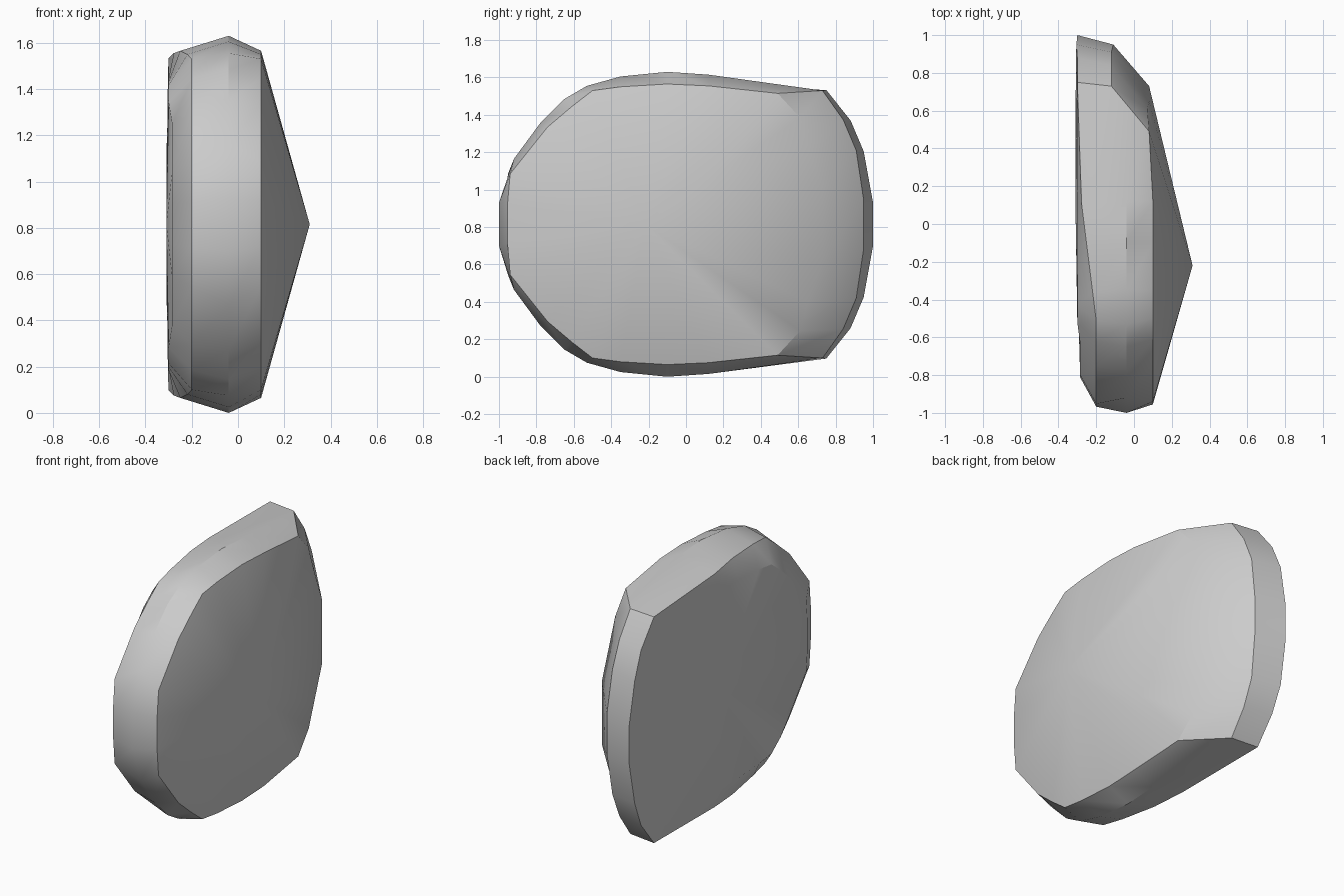
import bpy
import bmesh
from math import radians

if "Cube" in bpy.data.objects:
    bpy.data.objects.remove(bpy.data.objects["Cube"], do_unlink=True)

MID_Z = 0.815

# One flat stone grey
stone_grey = bpy.data.materials.new("stone grey")
stone_grey.use_nodes = True
grey = (0.6, 0.6, 0.6, 1.0)
stone_grey.diffuse_color = grey
stone_grey.node_tree.nodes["Principled BSDF"].inputs["Base Color"].default_value = grey

# Upper half outlines as (y, height above the middle), from front to back
rim_outline = [(-.955, .1), (-.94, .27), (-.74, .52), (-.61, .63), (-.5, .715),
               (-.35, .735), (-.1, .75), (.12, .74)]
girth_outline = [(-1, .115), (-.92, .35), (-.78, .54), (-.65, .67), (-.53, .74),
                 (-.35, .79), (-.1, .815), (.12, .8)]


def flat_side_x(y):
    """The flat side's rim slopes outward toward the back."""
    t = min(max((y + .5) / .8, 0), 1)
    return -.2 - .1 * t


# The three rings share their column count so they can be bridged
domed_rim = [(.1, y, h) for y, h in rim_outline]
girth = [(-.04, y, h) for y, h in girth_outline]
flat_rim = [(flat_side_x(y), y - .012, h) for y, h in rim_outline]

# Slanted back end: from the corner down to the middle
domed_rim += [(.08, .49, .7), (.07, .61, .57), (.08, .65, .415), (.08, .73, .2)]
girth += [(-.12, .73, .715), (-.12, .84, .56), (-.12, .91, .395), (-.11, .95, .13)]
flat_rim += [(-.3, .75, .718), (-.3, .88, .555), (-.305, .95, .39), (-.3, 1, .115)]


def inset_point(point):
    """Pull a rim point inward and push it out to the flat face."""
    x, y, h = point
    if y > .3:
        return (x - .003, y * .9, h * .9)
    return (-.285 if y < -.7 else -.3, y * .84, h * .84)


flat_inset = [inset_point(p) for p in flat_rim]


def add_ring(bm, half):
    """Mirror a half outline across the middle height into a closed ring."""
    points = half + [(x, y, -h) for x, y, h in reversed(half)]
    return [bm.verts.new((x, y, MID_Z + h)) for x, y, h in points]


def bridge(bm, a, b):
    for i in range(len(a)):
        j = (i + 1) % len(a)
        bm.faces.new((a[i], a[j], b[j], b[i]))


def add_fan(bm, ring, tip):
    centre = bm.verts.new(tip)
    for i in range(len(ring)):
        bm.faces.new((ring[i], ring[(i + 1) % len(ring)], centre))


# Stone body: flat face, edge band and shallow cone
bm = bmesh.new()
rings = [add_ring(bm, half) for half in (flat_inset, flat_rim, girth, domed_rim)]
for a, b in zip(rings, rings[1:]):
    bridge(bm, a, b)
add_fan(bm, rings[0], (-.31, .1, MID_Z))
add_fan(bm, rings[-1], (.31, -.22, MID_Z))
bmesh.ops.recalc_face_normals(bm, faces=bm.faces)

mesh = bpy.data.meshes.new("stone_body")
bm.to_mesh(mesh)
bm.free()
mesh.materials.append(stone_grey)
stone = bpy.data.objects.new("stone_body", mesh)
bpy.context.collection.objects.link(stone)

# Soft shading that keeps the rims crisp
bpy.ops.object.select_all(action="DESELECT")
stone.select_set(True)
bpy.context.view_layer.objects.active = stone
bpy.ops.object.shade_smooth_by_angle(angle=radians(30))
